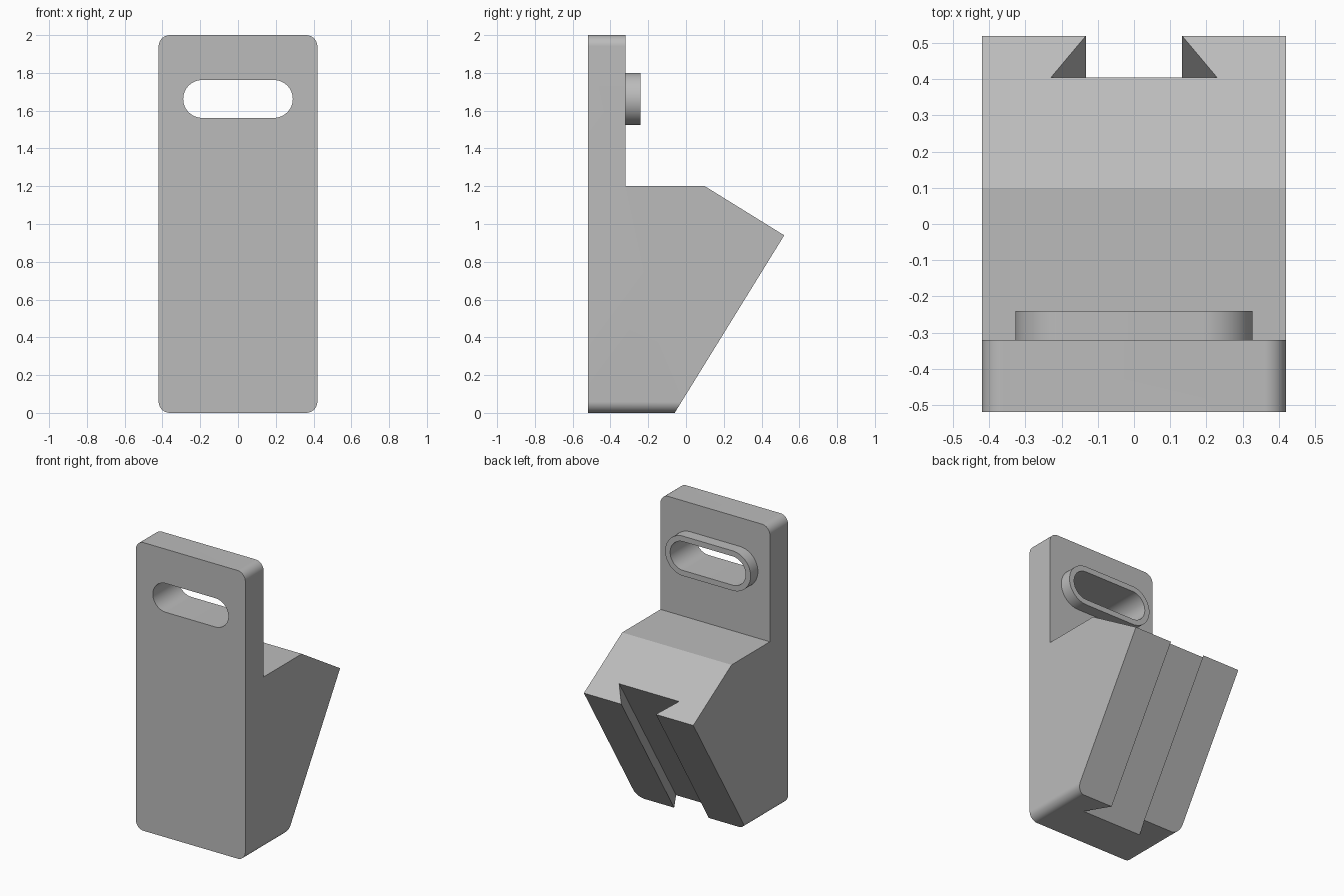
import bpy, bmesh
from math import sin, cos, pi
from mathutils import Vector

if "Cube" in bpy.data.objects:
    bpy.data.objects.remove(bpy.data.objects["Cube"])

# Single grey material
grey = bpy.data.materials.new("plain grey")
grey.use_nodes = True
grey.diffuse_color = (0.5, 0.5, 0.5, 1)
grey.node_tree.nodes["Principled BSDF"].inputs["Base Color"].default_value = (0.5, 0.5, 0.5, 1)


def prism(name, outline, direction):
    """Extrude a closed planar outline along a direction."""
    bm = bmesh.new()
    face = bm.faces.new([bm.verts.new(p) for p in outline])
    ext = bmesh.ops.extrude_face_region(bm, geom=[face], use_keep_orig=True)
    moved = [g for g in ext["geom"] if isinstance(g, bmesh.types.BMVert)]
    bmesh.ops.translate(bm, verts=moved, vec=direction)
    bmesh.ops.recalc_face_normals(bm, faces=bm.faces)
    mesh = bpy.data.meshes.new(name)
    bm.to_mesh(mesh)
    bm.free()
    mesh.materials.append(grey)
    obj = bpy.data.objects.new(name, mesh)
    bpy.context.collection.objects.link(obj)
    return obj


def rounded(half_w, half_h, radius, z, y, steps=16):
    """Rounded rectangle outline in the xz plane; a slot when radius = half_h."""
    pts = []
    for quarter, (sx, sz) in enumerate([(1, 1), (-1, 1), (-1, -1), (1, -1)]):
        for i in range(steps + 1):
            a = (quarter + i / steps) * pi / 2
            p = Vector((sx * (half_w - radius) + radius * cos(a), y,
                        z + sz * (half_h - radius) + radius * sin(a)))
            if not pts or (p - pts[-1]).length > 1e-5:
                pts.append(p)
    if (pts[0] - pts[-1]).length < 1e-5:
        pts.pop()
    return pts


def combine(target, tool, operation):
    """Apply a boolean and discard its helper."""
    mod = target.modifiers.new(operation, "BOOLEAN")
    mod.operation, mod.object, mod.solver = operation, tool, "EXACT"
    bpy.context.view_layer.objects.active = target
    bpy.ops.object.modifier_apply(modifier=mod.name)
    bpy.data.objects.remove(tool)


# Bracket body: side profile across the width
W = 0.42
profile = [(-0.52, 0), (-0.06, 0), (0.52, 0.94), (0.10, 1.2),
           (-0.32, 1.2), (-0.32, 2), (-0.52, 2)]
body = prism("bracket", [(-W, y, z) for y, z in profile], (2 * W, 0, 0))

# Rounded corners seen from the front
combine(body, prism("corner_tool", rounded(W, 1, 0.06, 1, -0.7), (0, 1.4, 0)), "INTERSECT")

# Dovetail groove along the slanted back face
low, high = Vector((0, -0.06, 0)), Vector((0, 0.52, 0.94))
along = (high - low).normalized()
inward = Vector((0, -along.z, along.y))
depth, mouth, floor = 0.136, 0.133, 0.23
slope = (floor - mouth) / depth
out = 0.04
start = low - along * 0.4
section = [(mouth - slope * out, -out), (floor, depth),
           (-floor, depth), (-mouth + slope * out, -out)]
groove = [start + Vector((x, 0, 0)) + inward * d for x, d in section]
combine(body, prism("groove_tool", groove, along * 2), "DIFFERENCE")

# Raised rim behind the plate, then the slot through both
combine(body, prism("rim_tool", rounded(0.328, 0.138, 0.138, 1.662, -0.42), (0, 0.18, 0)), "UNION")
combine(body, prism("slot_tool", rounded(0.29, 0.1, 0.1, 1.662, -0.7), (0, 0.6, 0)), "DIFFERENCE")

# Smooth the curved walls while keeping edges sharp
bpy.ops.object.select_all(action="DESELECT")
body.select_set(True)
bpy.context.view_layer.objects.active = body
bpy.ops.object.shade_smooth_by_angle(angle=pi / 6)
